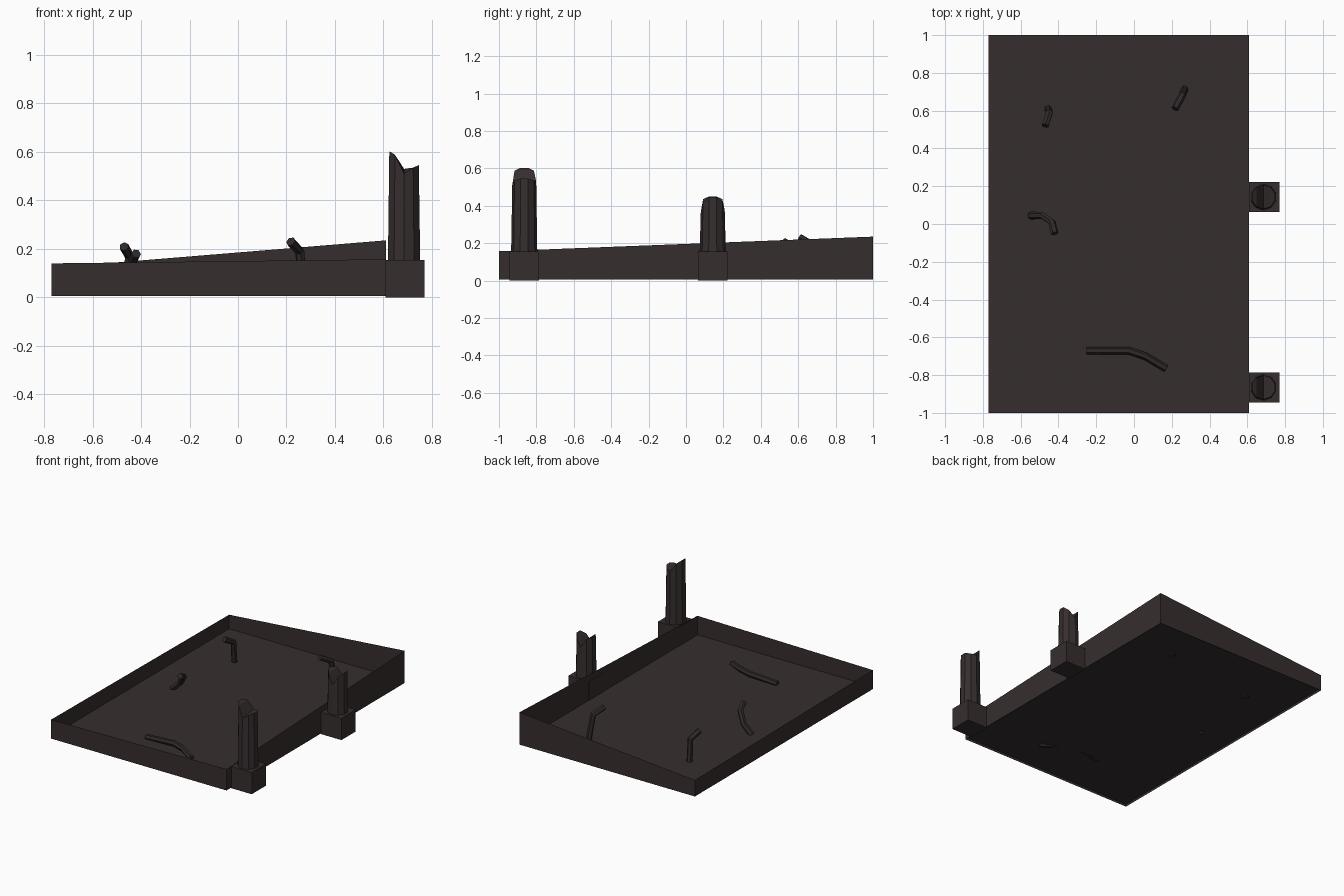
import bpy, math

if "Cube" in bpy.data.objects:
    bpy.data.objects.remove(bpy.data.objects["Cube"])


def material(name, rgb):
    m = bpy.data.materials.new(name)
    m.diffuse_color = (*rgb, 1)
    m.use_nodes = True
    m.node_tree.nodes["Principled BSDF"].inputs["Base Color"].default_value = m.diffuse_color
    return m


concrete = material("dark_concrete", (0.037, 0.027, 0.028))
steel = material("dark_steel", (0.029, 0.023, 0.023))


def mesh_object(name, verts, faces, mat):
    me = bpy.data.meshes.new(name)
    me.from_pydata(verts, [], faces)
    me.materials.append(mat)
    ob = bpy.data.objects.new(name, me)
    bpy.context.collection.objects.link(ob)
    return ob


# tray walls: thin sheets whose top edge slopes from corner to corner
corners = [(-0.77, -1, 0.14), (0.61, -1, 0.157), (0.61, 1, 0.235), (-0.77, 1, 0.122)]
low = [(x, y, 0.005) for x, y, z in corners]
mesh_object("tray_walls", low + corners,
            [(i, (i + 1) % 4, (i + 1) % 4 + 4, i + 4) for i in range(4)], concrete)

# sunken floor sheet
mesh_object("tray_floor", [(x, y, 0.022) for x, y, z in corners], [(0, 1, 2, 3)], concrete)


# broken ten-sided post: the heights run across x, giving a valley along y
def broken_post(name, cx, cy, z0, heights, front_drop):
    r0, r1, n = 0.07, 0.064, 10
    angles = [(90 - 36 * 2.5 + 18 + 36 * i) for i in range(n)]
    angles = [math.radians(162 + 36 * i) for i in range(n)]
    # columns run left to right: x = cos of 180-18, 126, 90, 54, 18 degrees
    cols = [math.radians(a) for a in (162, 126, 90, 54, 18)]
    ring = [(a, -1, h) for a, h in zip(cols, heights)]
    ring += [(a, 1, h) for a, h in zip(reversed(cols), reversed(heights))]
    bottom = [(cx + r0 * math.cos(a), cy + s * r0 * math.sin(a), z0) for a, s, h in ring]
    top = [(cx + r1 * math.cos(a), cy + s * r1 * math.sin(a),
            h - (front_drop if s < 0 and math.sin(a) > 0.9 else 0)) for a, s, h in ring]
    faces = [(i, (i + 1) % n, (i + 1) % n + n, i + n) for i in range(n)]
    faces += [(n + i, n + i + 1, n + 8 - i, n + 9 - i) for i in range(4)]
    mesh_object(name, bottom + top, faces, concrete)


# square footings and their posts
for label, y, tops, drop in (
        ("front", -0.865, (0.603, 0.588, 0.53, 0.535, 0.545), 0.02),
        ("back", 0.143, (0.45, 0.435, 0.375, 0.42, 0.447), 0.01)):
    bpy.ops.mesh.primitive_cube_add(size=1, location=(0.689, y, 0.0775))
    block = bpy.context.object
    block.name = label + "_footing"
    block.scale = (0.162, 0.16, 0.155)
    block.data.materials.append(concrete)
    broken_post(label + "_post", 0.685, y, 0.15, tops, drop)


# bent reinforcing rods
def rod(name, points):
    cu = bpy.data.curves.new(name, 'CURVE')
    cu.dimensions = '3D'
    cu.bevel_depth = 0.02
    cu.bevel_resolution = 1
    cu.use_fill_caps = True
    sp = cu.splines.new('POLY')
    sp.points.add(len(points) - 1)
    for p, c in zip(sp.points, points):
        p.co = (*c, 1)
    sp.use_smooth = False
    cu.materials.append(steel)
    ob = bpy.data.objects.new(name, cu)
    bpy.context.collection.objects.link(ob)


rod("front_rod", [(-0.25, -0.67, 0.03), (-0.03, -0.67, 0.042), (0.06, -0.7, 0.04), (0.17, -0.765, 0.025)])
rod("left_rod", [(-0.55, 0.045, 0.02), (-0.485, 0.045, 0.08), (-0.435, 0.01, 0.15), (-0.42, -0.05, 0.18)])
rod("back_left_rod", [(-0.455, 0.61, 0.01), (-0.448, 0.59, 0.17), (-0.47, 0.52, 0.21)])
rod("back_right_rod", [(0.268, 0.715, 0.01), (0.255, 0.68, 0.19), (0.217, 0.61, 0.23)])
